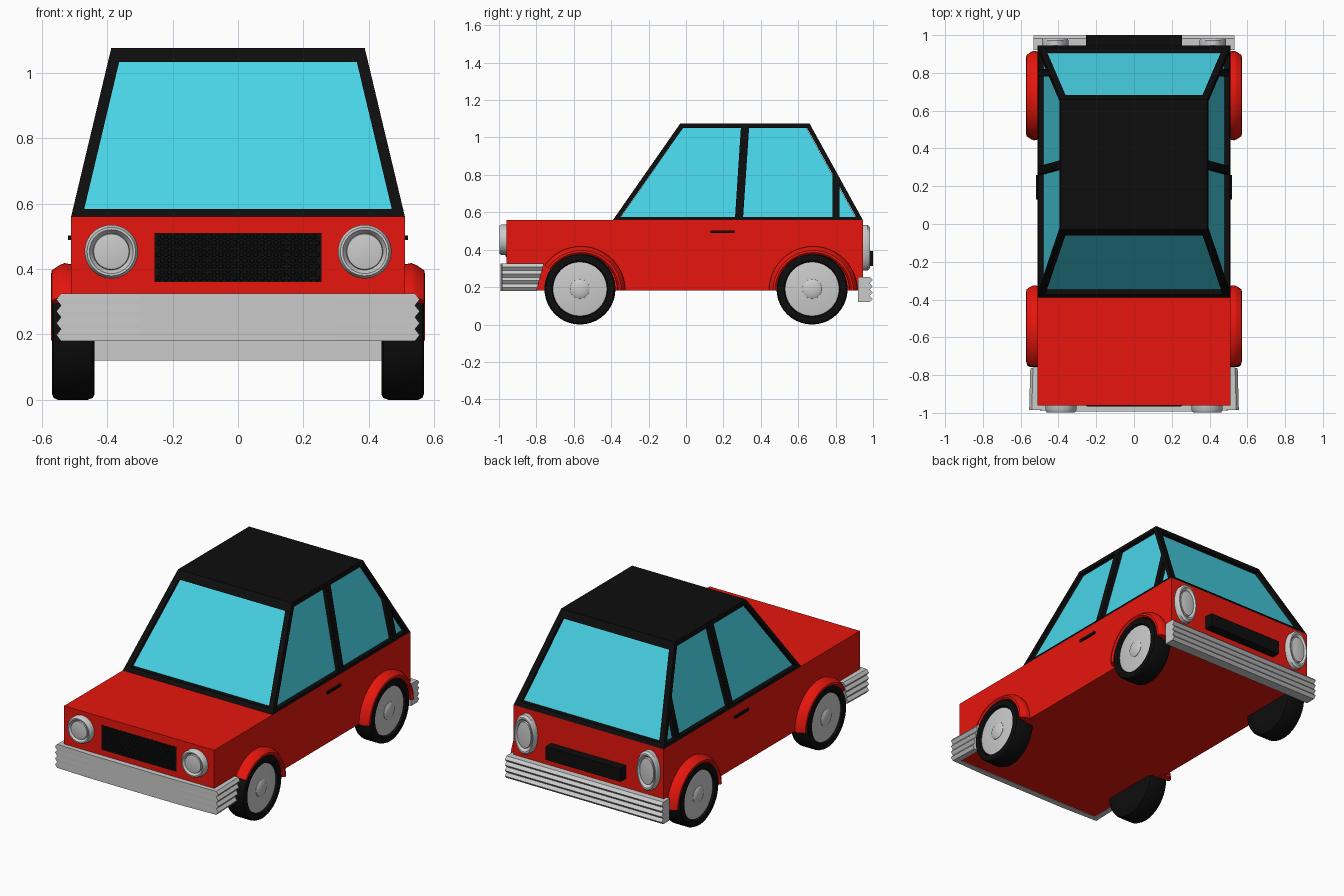
import bpy, bmesh, math
from mathutils import Matrix, Vector

if "Cube" in bpy.data.objects:
    bpy.data.objects.remove(bpy.data.objects["Cube"])


def material(name, rgb):
    m = bpy.data.materials.new(name)
    m.diffuse_color = (*rgb, 1)
    m.use_nodes = True
    m.node_tree.nodes["Principled BSDF"].inputs["Base Color"].default_value = m.diffuse_color
    return m


RED = material("red_paint", (0.8, 0.008, 0.004))
BLACK = material("black_trim", (0.004, 0.004, 0.004))
GLASS = material("window_glass", (0.064, 0.66, 0.8))


def finish(name, bm, mat=None, smooth=None):
    bmesh.ops.recalc_face_normals(bm, faces=bm.faces)
    me = bpy.data.meshes.new(name)
    bm.to_mesh(me)
    bm.free()
    ob = bpy.data.objects.new(name, me)
    bpy.context.collection.objects.link(ob)
    if mat:
        me.materials.append(mat)
    if smooth:
        me.shade_smooth()
        me.set_sharp_from_angle(angle=math.radians(smooth))
    return ob


def loft(name, rings, mat=None, smooth=None):
    """Skin closed rings of equal length and cap both ends."""
    bm = bmesh.new()
    vs = [[bm.verts.new(p) for p in r] for r in rings]
    n = len(rings[0])
    for a, b in zip(vs, vs[1:]):
        for i in range(n):
            j = (i + 1) % n
            bm.faces.new((a[i], a[j], b[j], b[i]))
    bm.faces.new(vs[0])
    bm.faces.new(vs[-1])
    return finish(name, bm, mat, smooth)


def lathe(name, profile, centre, axis, mat=None, scale=(1, 1, 1), segs=40):
    """Turn a (radius, height) profile around an axis."""
    rot = Vector(axis).to_track_quat('Z', 'Y').to_matrix().to_4x4()
    m = Matrix.Translation(centre) @ Matrix.Diagonal((*scale, 1)) @ rot
    rings = [[m @ Vector((r * math.cos(2 * math.pi * i / segs),
                          r * math.sin(2 * math.pi * i / segs), h))
              for i in range(segs)] for r, h in profile]
    return loft(name, rings, mat, 35)


def rect(x, y0, y1, z):
    return [(-x, y0, z), (x, y0, z), (x, y1, z), (-x, y1, z)]


def box(name, x0, x1, y0, y1, z0, z1, mat=None):
    ring = lambda z: [(x0, y0, z), (x1, y0, z), (x1, y1, z), (x0, y1, z)]
    return loft(name, [ring(z0), ring(z1)], mat)


def lean(a, b, z):
    return a + (b - a) * (z - BASE) / (TOP - BASE)


# body
BASE, TOP = 0.56, 1.076
box("body", -0.51, 0.51, -0.96, 0.945, 0.183, BASE, RED)

# cabin: recessed glass core, roof slab, and frame bars standing proud of the glass
R = 0.024
loft("cabin_glass", [rect(0.51 - R, -0.39 + R, 0.945 - R, BASE - 0.01),
                     rect(0.387 - R, -0.03 + R, 0.66 - R, TOP - 0.01)], GLASS)
z = 1.05
loft("roof", [rect(lean(0.51, 0.387, z), lean(-0.39, -0.03, z), lean(0.945, 0.66, z), z),
              rect(0.387, -0.03, 0.66, TOP)], BLACK)

# windscreen and rear window frames
outer = [(-0.51, BASE), (0.51, BASE), (0.387, TOP), (-0.387, TOP)]
inner = [(-0.47, 0.583), (0.47, 0.583), (0.363, 1.033), (-0.363, 1.033)]
for name, a, b, s in (("windscreen_frame", -0.39, -0.03, -1), ("rear_window_frame", 0.945, 0.66, 1)):
    for i in range(4):
        j = (i + 1) % 4
        bar = [outer[i], outer[j], inner[j], inner[i]]
        loft(name, [[(x, lean(a, b, z) - s * e, z) for x, z in bar] for e in (0, R + 0.003)], BLACK)

# side window frames and pillars
outer = [(-0.39, BASE), (0.945, BASE), (0.66, TOP), (-0.03, TOP)]
inner = [(-0.35, 0.576), (0.922, 0.576), (0.648, 1.052), (-0.015, 1.052)]
bars = [[outer[i], outer[(i + 1) % 4], inner[(i + 1) % 4], inner[i]] for i in range(4)]
bars.append([(0.262, 0.57), (0.305, 0.57), (0.338, 1.06), (0.294, 1.06)])
bars.append([(0.782, 0.57), (0.82, 0.57), (0.82, 0.77), (0.782, 0.84)])
for s in (1, -1):
    for bar in bars:
        loft("side_window_frame", [[(s * (lean(0.51, 0.387, z) - e), y, z) for y, z in bar]
                                   for e in (0, R + 0.003)], BLACK)

# wheels, wheel arches, lamps and door handles
tyre = [(0.13, 0.438), (0.172, 0.438), (0.184, 0.444), (0.19, 0.46), (0.19, 0.55),
        (0.184, 0.563), (0.172, 0.568), (0.15, 0.565), (0.143, 0.55)]
rim = [(0.146, 0.53), (0.146, 0.552), (0.135, 0.555)]
cap = [(0.055, 0.54), (0.052, 0.557), (0.042, 0.563), (0.026, 0.567), (0.008, 0.569)]
arch = [(0.193, 0.49), (0.195, 0.562), (0.204, 0.571), (0.215, 0.569),
        (0.231, 0.545), (0.237, 0.53), (0.23, 0.49)]
lamp = [(0.082, -0.01), (0.082, 0.026), (0.074, 0.038), (0.067, 0.038),
        (0.056, 0.022), (0.054, 0.032), (0.03, 0.036)]
for s in (1, -1):
    # the front arches stop at the bumper
    for end, y, sweep in (("front", -0.567, 145), ("rear", 0.674, 180)):
        lathe(end + "_tyre", tyre, (0, y, 0.19), (s, 0, 0), BLACK)
        lathe(end + "_rim", rim, (0, y, 0.19), (s, 0, 0))
        lathe(end + "_hub_cap", cap, (0, y, 0.19), (s, 0, 0))
        angles = [math.radians(sweep) * i / 24 for i in range(25)]
        loft(end + "_wheel_arch", [[(s * x, y + 0.006 + r * math.cos(a), 0.181 + r * math.sin(a))
                                    for r, x in arch] for a in angles], RED, 40)
    lathe("headlight", lamp, (s * 0.387, -0.96, 0.453), (0, -1, 0))
    lathe("tail_light", lamp, (s * 0.417, 0.945, 0.411), (0, 1, 0), scale=(0.87, 1, 1.49))
    box("door_handle", s * 0.5, s * 0.52, 0.13, 0.26, 0.489, 0.503, BLACK)

# front bumper: wraps round the corners, ribbed on its sides
rings = []
for i in range(9):
    x = 0.555 - (0.014 if i % 2 == 0 else 0)
    end = -0.8 + 0.04 * i / 8
    half = [(x - 0.006, end), (x, -0.984), (0.3, -0.993)]
    inside = [(0.505, -0.955), (0.505, end)]
    z = 0.18 + 0.145 * i / 8
    rings.append([(px, py, z) for px, py in half]
                 + [(-px, py, z) for px, py in half[::-1]]
                 + [(-px, py, z) for px, py in inside[::-1]]
                 + [(px, py, z) for px, py in inside])
loft("front_bumper", rings)

# rear bumper: ribbed bar
loft("rear_bumper", [rect(0.533, 0.92, 0.998 - (0.016 if i % 2 == 0 else 0), 0.12 + 0.135 * i / 8)
                     for i in range(9)])

# grille with a honeycomb of small studs, and rear plate holder
box("grille", -0.255, 0.255, -0.963, -0.95, 0.36, 0.51, BLACK)
bm = bmesh.new()
for row in range(8):
    for col in range(24 - row % 2):
        x = -0.241 + 0.021 * (col + 0.5 * (row % 2))
        m = Matrix.Translation((x, -0.964, 0.372 + 0.018 * row)) @ Matrix.Rotation(math.pi / 2, 4, 'X')
        bmesh.ops.create_cone(bm, cap_ends=True, segments=6, radius1=0.009, radius2=0.007,
                              depth=0.004, matrix=m)
finish("grille_mesh", bm, BLACK)
box("rear_plate_holder", -0.255, 0.255, 0.94, 1.0, 0.312, 0.393, BLACK)
